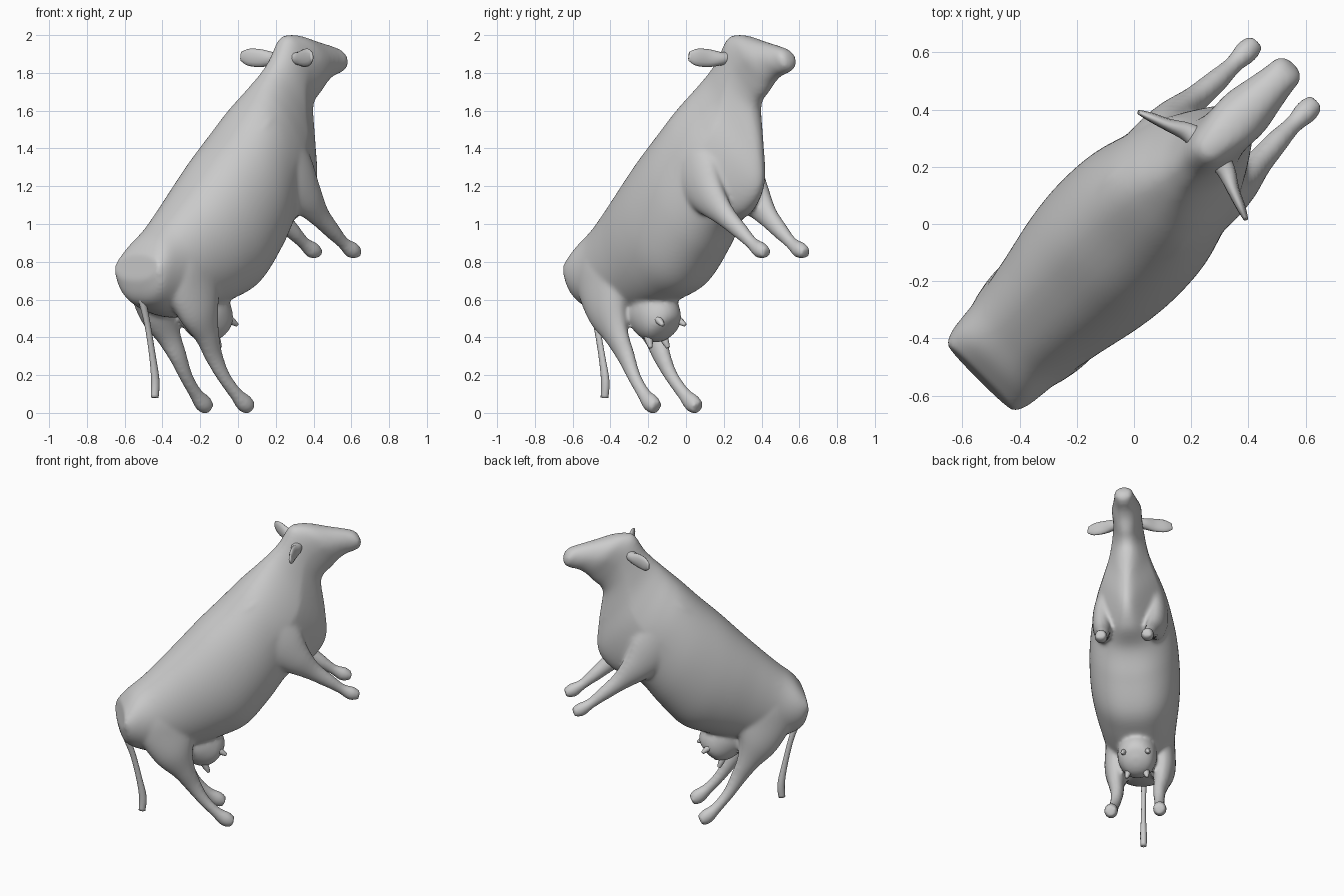
import bpy, bmesh, math
from mathutils import Vector

R2 = math.sqrt(0.5)
N = 64


# Working frame: s = forward, t = sideways, z = up; forward is the x = y diagonal
def place(p):
    s, t, z = p
    return Vector(((s + t) * R2, (s - t) * R2, z))


def skin(bm, rings):
    # bridge a list of closed rings and cap both ends
    vs = [[bm.verts.new(place(p)) for p in ring] for ring in rings]
    n = len(vs[0])
    faces = []
    for a, b in zip(vs, vs[1:]):
        for i in range(n):
            j = (i + 1) % n
            faces.append(bm.faces.new((a[i], a[j], b[j], b[i])))
    faces.append(bm.faces.new(vs[0]))
    faces.append(bm.faces.new(vs[-1]))
    bmesh.ops.recalc_face_normals(bm, faces=faces)


def spline(rows, steps=4):
    # Catmull-Rom interpolation of every column
    out = []
    for i in range(len(rows) - 1):
        a, b = rows[max(i - 1, 0)], rows[i]
        c, d = rows[i + 1], rows[min(i + 2, len(rows) - 1)]
        for k in range(steps):
            u = k / steps
            out.append([0.5 * (2 * q + (r - p) * u + (2 * p - 5 * q + 4 * r - w) * u * u
                               + (3 * q - p - 3 * r + w) * u ** 3)
                        for p, q, r, w in zip(a, b, c, d)])
    return out + [list(rows[-1])]


def tube(bm, rows, ref=(0, 1, 0), sides=16, steps=4):
    # rows: s, t, z, radius along ref, radius across ref
    rows = spline(rows, steps)
    rings = []
    for i, row in enumerate(rows):
        tan = (Vector(rows[min(i + 1, len(rows) - 1)][:3]) - Vector(rows[max(i - 1, 0)][:3])).normalized()
        a = Vector(ref)
        a = (a - tan * a.dot(tan)).normalized()
        b = tan.cross(a)
        c = Vector(row[:3])
        rings.append([c + a * row[3] * math.cos(2 * math.pi * k / sides)
                      + b * row[4] * math.sin(2 * math.pi * k / sides) for k in range(sides)])
    skin(bm, rings)


def finish(bm, name):
    me = bpy.data.meshes.new(name)
    bm.to_mesh(me)
    bm.free()
    for p in me.polygons:
        p.use_smooth = True
    ob = bpy.data.objects.new(name, me)
    bpy.context.collection.objects.link(ob)
    return ob


def flip(rows, side):
    return [(r[0], r[1] * side) + tuple(r[2:]) for r in rows]


# Trunk, neck and head: back s, z / belly s, z / half width / belly-side narrowing
trunk = [
    (-.750, .84, -.772, .70, .165, 0), (-.69, .92, -.72, .575, .188, 0),
    (-.60, 1.00, -.51, .505, .205, 0), (-.49, 1.105, -.30, .54, .235, 0),
    (-.36, 1.235, -.10, .60, .27, 0), (-.235, 1.365, .05, .67, .285, 0),
    (-.10, 1.495, .195, .835, .278, 0), (.02, 1.62, .315, .985, .247, .05),
    (.09, 1.69, .47, 1.065, .215, .35), (.15, 1.75, .565, 1.20, .17, .5),
    (.21, 1.81, .56, 1.40, .128, .45), (.27, 1.88, .535, 1.58, .105, .25),
    (.33, 1.98, .55, 1.645, .093, .1), (.38, 2.00, .60, 1.695, .092, .1),
    (.46, 1.995, .65, 1.75, .093, .1), (.58, 1.966, .70, 1.782, .077, .1),
    (.69, 1.942, .753, 1.80, .062, 0), (.745, 1.925, .785, 1.822, .056, 0),
    (.775, 1.90, .792, 1.86, .03, 0)]
bm = bmesh.new()
rings = []
for ds, dz, vs, vz, w, k in spline(trunk, 6):
    ring = []
    for i in range(N):
        ang = 2 * math.pi * i / N
        c, sn = math.cos(ang), math.sin(ang)
        f = (1 - c) / 2
        t = w * math.copysign(abs(sn) ** 0.85, sn) * (1 - k * max(0, -c))
        ring.append((ds + (vs - ds) * f, t, dz + (vz - dz) * f))
    rings.append(ring)
skin(bm, rings)

# Legs, grown into the trunk
hind = [(-.51, .09, .93, .08, .12), (-.495, .115, .80, .095, .18), (-.475, .13, .68, .092, .19),
        (-.44, .147, .54, .078, .135), (-.375, .145, .41, .053, .076), (-.315, .135, .30, .041, .053),
        (-.25, .14, .195, .034, .038), (-.17, .15, .105, .035, .036), (-.105, .155, .050, .044, .049),
        (-.062, .156, .028, .036, .034)]
fore = [(.04, .11, 1.52, .07, .13), (.14, .135, 1.39, .085, .18), (.24, .157, 1.255, .083, .165),
        (.34, .168, 1.145, .066, .11), (.45, .158, 1.045, .049, .063), (.56, .15, .96, .041, .044),
        (.64, .148, .90, .033, .034), (.705, .148, .862, .042, .045), (.753, .148, .847, .033, .029)]
for side in (1, -1):
    tube(bm, flip(hind, side), sides=32, steps=6)
    tube(bm, flip(fore, side), sides=32, steps=6)

# Udder
tube(bm, [(-.36, 0, .66, .06, .09), (-.28, 0, .57, .12, .145), (-.21, 0, .495, .122, .14),
          (-.16, 0, .44, .095, .10), (-.14, 0, .42, .03, .03)], sides=32, steps=6)
body = finish(bm, "body_with_legs")
m = body.modifiers.new("fuse", 'REMESH')
m.mode = 'VOXEL'
m.voxel_size = 0.012
m.use_smooth_shade = True
m = body.modifiers.new("soften", 'SMOOTH')
m.factor = 0.5
m.iterations = 9

# Teats
bm = bmesh.new()
for side in (1, -1):
    for s, t, z, ds, dz in ((-.16, .07, .51, .07, -.045), (-.235, .055, .42, .035, -.075)):
        tube(bm, [(s, t * side, z, .024, .024), (s + ds * .6, t * 1.1 * side, z + dz * .6, .019, .019),
                  (s + ds, t * 1.2 * side, z + dz, .010, .010)], sides=8)
finish(bm, "teats")

# Ears
for side, name in ((1, "ear_right"), (-1, "ear_left")):
    bm = bmesh.new()
    tube(bm, flip([(.37, .05, 1.88, .04, .03), (.358, .10, 1.875, .032, .036),
                   (.33, .16, 1.878, .022, .047), (.305, .225, 1.883, .016, .045),
                   (.288, .266, 1.888, .008, .024)], side), ref=(1, 0, 0), sides=12)
    finish(bm, name)

# Tail
bm = bmesh.new()
tube(bm, [(-.66, 0, .82, .03, .03), (-.735, 0, .73, .028, .028), (-.72, 0, .61, .020, .022),
          (-.675, -.003, .47, .015, .018), (-.635, -.005, .30, .016, .019),
          (-.612, -.007, .17, .021, .024), (-.617, -.007, .08, .020, .022)], sides=12)
finish(bm, "tail")
